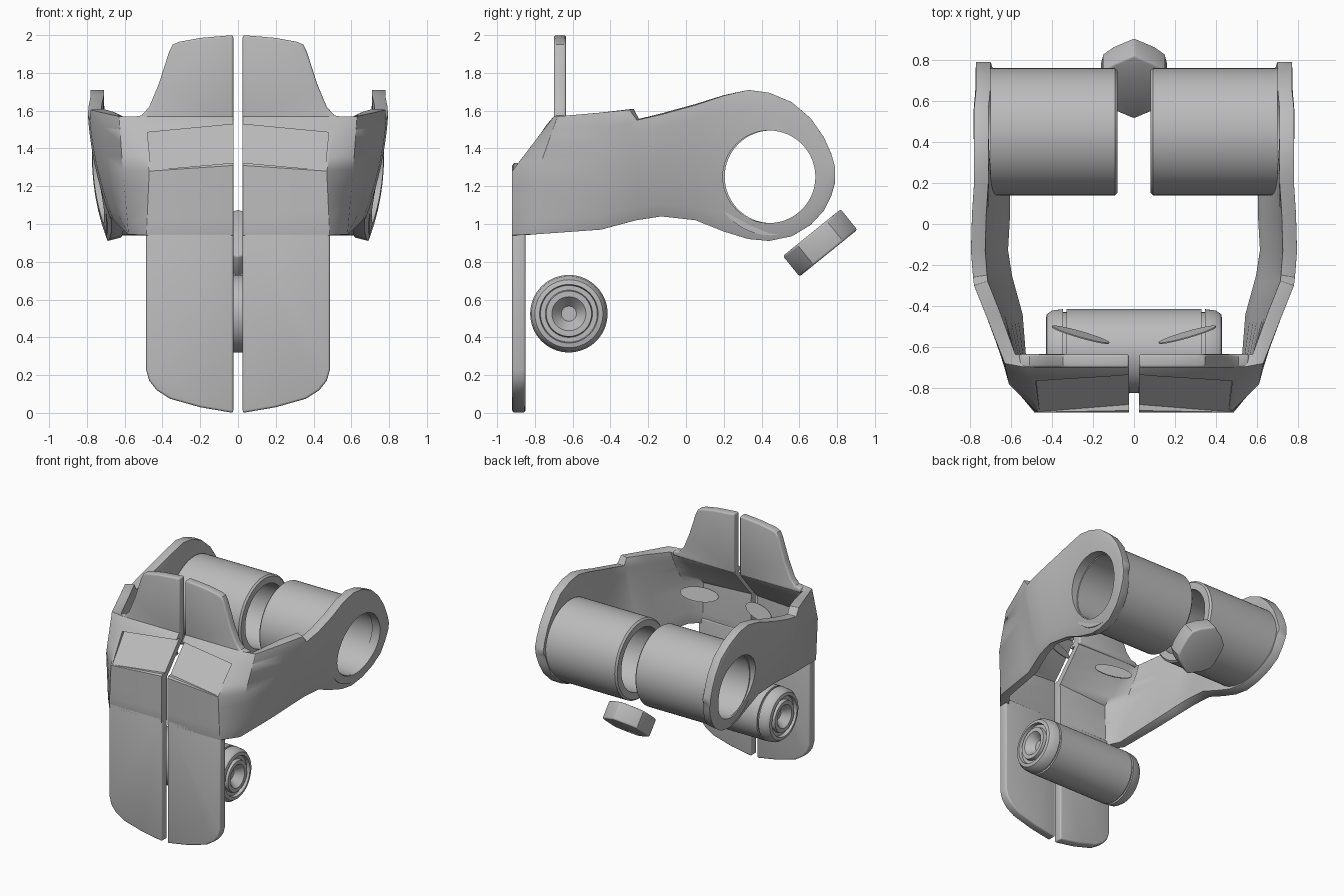
import bpy, bmesh, math
from mathutils import Matrix, Vector

if "Cube" in bpy.data.objects:
    bpy.data.objects.remove(bpy.data.objects["Cube"])

grey = bpy.data.materials.new("plain grey")
grey.use_nodes = True
grey.diffuse_color = (0.5, 0.5, 0.5, 1)
grey.node_tree.nodes["Principled BSDF"].inputs["Base Color"].default_value = (0.5, 0.5, 0.5, 1)

RING_Y, RING_Z, BORE = 0.44, 1.25, 0.245


def make_object(name, bm, closed=True):
    """Turn a bmesh into a grey object."""
    if closed:
        bmesh.ops.recalc_face_normals(bm, faces=bm.faces)
    mesh = bpy.data.meshes.new(name)
    bm.to_mesh(mesh)
    bm.free()
    mesh.materials.append(grey)
    obj = bpy.data.objects.new(name, mesh)
    bpy.context.collection.objects.link(obj)
    return obj


def finish(obj, bevel=0, solid=0, cutters=(), mirror=False, angle=35):
    """Add the modifiers, bake them and smooth the shading."""
    if solid:
        mod = obj.modifiers.new("thickness", "SOLIDIFY")
        mod.thickness = solid
        mod.offset = -1
    if bevel:
        mod = obj.modifiers.new("soft edges", "BEVEL")
        mod.width = bevel
        mod.segments = 3
        mod.limit_method = "ANGLE"
        mod.angle_limit = math.radians(50)
    for cutter in cutters:
        mod = obj.modifiers.new("cut", "BOOLEAN")
        mod.operation = "DIFFERENCE"
        mod.solver = "EXACT"
        mod.object = cutter
    if mirror:
        obj.modifiers.new("other side", "MIRROR").use_mirror_merge = False
    bpy.ops.object.select_all(action="DESELECT")
    obj.select_set(True)
    bpy.context.view_layer.objects.active = obj
    bpy.ops.object.convert(target="MESH")
    bpy.ops.object.shade_smooth_by_angle(angle=math.radians(angle))


def prism(name, outline, start, end, matrix=Matrix()):
    """Extrude an x-z outline from y = start to y = end."""
    bm = bmesh.new()
    face = bm.faces.new([bm.verts.new((x, start, z)) for x, z in outline])
    result = bmesh.ops.extrude_face_region(bm, geom=[face])
    moved = [v for v in result["geom"] if isinstance(v, bmesh.types.BMVert)]
    bmesh.ops.translate(bm, verts=moved, vec=(0, end - start, 0))
    bm.transform(matrix)
    return make_object(name, bm)


def lathe(name, profile, y, z, steps=64):
    """Revolve an (x, radius) profile about a line along x."""
    bm = bmesh.new()
    verts = [bm.verts.new((x, 0, r)) for x, r in profile]
    edges = [bm.edges.new(pair) for pair in zip(verts, verts[1:])]
    bmesh.ops.spin(bm, geom=verts + edges, cent=(0, 0, 0), axis=(1, 0, 0),
                   angle=math.tau, steps=steps)
    bmesh.ops.remove_doubles(bm, verts=bm.verts, dist=0.0002)
    bm.transform(Matrix.Translation((0, y, z)))
    return make_object(name, bm)


# Collar and arm: columns running from the front gap round to the ring
ROWS = 8
front = [  # lower, crease and upper point of each column
    ((0.025, -0.92, 0.94), (0.025, -0.92, 1.31), (0.025, -0.70, 1.57)),
    ((0.485, -0.92, 0.94), (0.47, -0.92, 1.28), (0.52, -0.70, 1.57)),
    ((0.58, -0.80, 0.945), (0.61, -0.78, 1.29), (0.63, -0.68, 1.57)),
]
side = [  # y, lower z, upper z, lower x, upper x
    (-0.45, 0.97, 1.59, 0.61, 0.72),
    (-0.3, 1.01, 1.605, 0.65, 0.78),
    (-0.26, 1.02, 1.55, 0.66, 0.785),
    (-0.13, 1.04, 1.58, 0.68, 0.795),
    (0.05, 1.02, 1.63, 0.67, 0.79),
    (0.2, 0.96, 1.68, 0.67, 0.78),
    (0.33, 0.92, 1.71, 0.68, 0.78),
    (0.44, 0.91, 1.695, 0.69, 0.78),
    (0.56, 0.935, 1.645, 0.7, 0.78),
    (0.66, 0.995, 1.56, 0.72, 0.77),
    (0.73, 1.07, 1.46, 0.74, 0.77),
    (0.77, 1.15, 1.37, 0.75, 0.77),
    (0.79, 1.22, 1.3, 0.76, 0.77),
]
columns = []
for low, crease, high in front:
    low, crease, high = Vector(low), Vector(crease), Vector(high)
    half = ROWS // 2
    columns.append([low.lerp(crease, j / half) if j <= half
                    else crease.lerp(high, j / half - 1) for j in range(ROWS + 1)])
for y, z_low, z_high, x_low, x_high in side:
    low, high = Vector((x_low, y, z_low)), Vector((x_high, y, z_high))
    bulge = 0.15 * (z_high - z_low)
    column = []
    for j in range(ROWS + 1):
        t = j / ROWS
        column.append(low.lerp(high, t) + Vector((bulge * t * (1 - t), 0, 0)))
    columns.append(column)

bm = bmesh.new()
grid = [[bm.verts.new(p) for p in column] for column in columns]
for a, b in zip(grid, grid[1:]):
    for j in range(ROWS):
        bm.faces.new((a[j], b[j], b[j + 1], a[j + 1]))
collar = make_object("collar_and_arms", bm, closed=False)

# Cutters for the ring bore and the sloped front panel
bore = lathe("bore_cutter", [(0.3, 0), (0.3, BORE), (1, BORE), (1, 0)], RING_Y, RING_Z)
panel = prism("panel_cutter",
              [(-0.1, 1.335), (0.46, 1.285), (0.48, 1.485), (-0.1, 1.54)], -1.1, -0.9)
for v in panel.data.vertices:
    if v.co.y > -1:
        v.co.y = -0.915 + max(0, v.co.z - 1.285) * 0.9
for cutter in (bore, panel):
    cutter.hide_render = True
    cutter.hide_viewport = True
finish(collar, bevel=0.018, solid=0.07, cutters=(bore, panel), mirror=True)
for cutter in (bore, panel):
    bpy.data.objects.remove(cutter)

# Lower front plates
plate = prism("lower_front_plates",
              [(0.025, 0), (0.2, 0.03), (0.36, 0.075), (0.43, 0.12), (0.47, 0.17),
               (0.487, 0.23), (0.487, 0.98), (0.025, 0.98)], -0.92, -0.85)
finish(plate, bevel=0.012, mirror=True)

# Upright fins above the slope
fin = prism("upper_fins",
            [(0.025, 1.53), (0.56, 1.53), (0.56, 1.565), (0.51, 1.575), (0.47, 1.62),
             (0.42, 1.74), (0.365, 1.91), (0.345, 1.95), (0.31, 1.965), (0.2, 1.985),
             (0.025, 2)], -0.7, -0.635)
finish(fin, bevel=0.012, mirror=True)

# Hollow rear tubes
tube = lathe("rear_tubes",
             [(0.08, BORE), (0.08, 0.297), (0.093, 0.31), (0.7, 0.31), (0.7, BORE),
              (0.08, BORE)], RING_Y + 0.01, RING_Z)
finish(tube, mirror=True)

# Front barrel with grooved end caps
cap = [(0.33, 0.205), (0.33, 0.19), (0.345, 0.19), (0.345, 0.205), (0.4, 0.198),
       (0.425, 0.18), (0.43, 0.155), (0.405, 0.15), (0.405, 0.125), (0.43, 0.12),
       (0.43, 0.09), (0.37, 0.04), (0.37, 0)]
barrel = lathe("front_barrel", [(-x, r) for x, r in reversed(cap)] + cap, -0.62, 0.525)
finish(barrel)

# Slanted six-sided block under the tubes
tilt = Matrix.Translation((0, 0.71, 0.9)) @ Matrix.Rotation(math.radians(-51), 4, "X")
block = prism("rear_block",
              [(0, 0.2), (0.1, 0.145), (0.15, 0.1), (0.16, 0.05), (0.16, -0.05),
               (0.15, -0.1), (0.1, -0.145), (0, -0.2), (-0.1, -0.145), (-0.15, -0.1),
               (-0.16, -0.05), (-0.16, 0.05), (-0.15, 0.1), (-0.1, 0.145)],
              -0.07, 0.07, tilt)
finish(block, bevel=0.012)

# Thin oval discs behind the sloped panels
oval = [(0.145 * math.cos(a), 0.055 * math.sin(a))
        for a in (math.tau * k / 32 for k in range(32))]
place = (Matrix.Translation((0.26, -0.54, 1.34)) @ Matrix.Rotation(math.radians(16), 4, "Z")
         @ Matrix.Rotation(math.radians(15), 4, "X"))
discs = prism("oval_discs", oval, -0.003, 0.003, place)
finish(discs, mirror=True)
